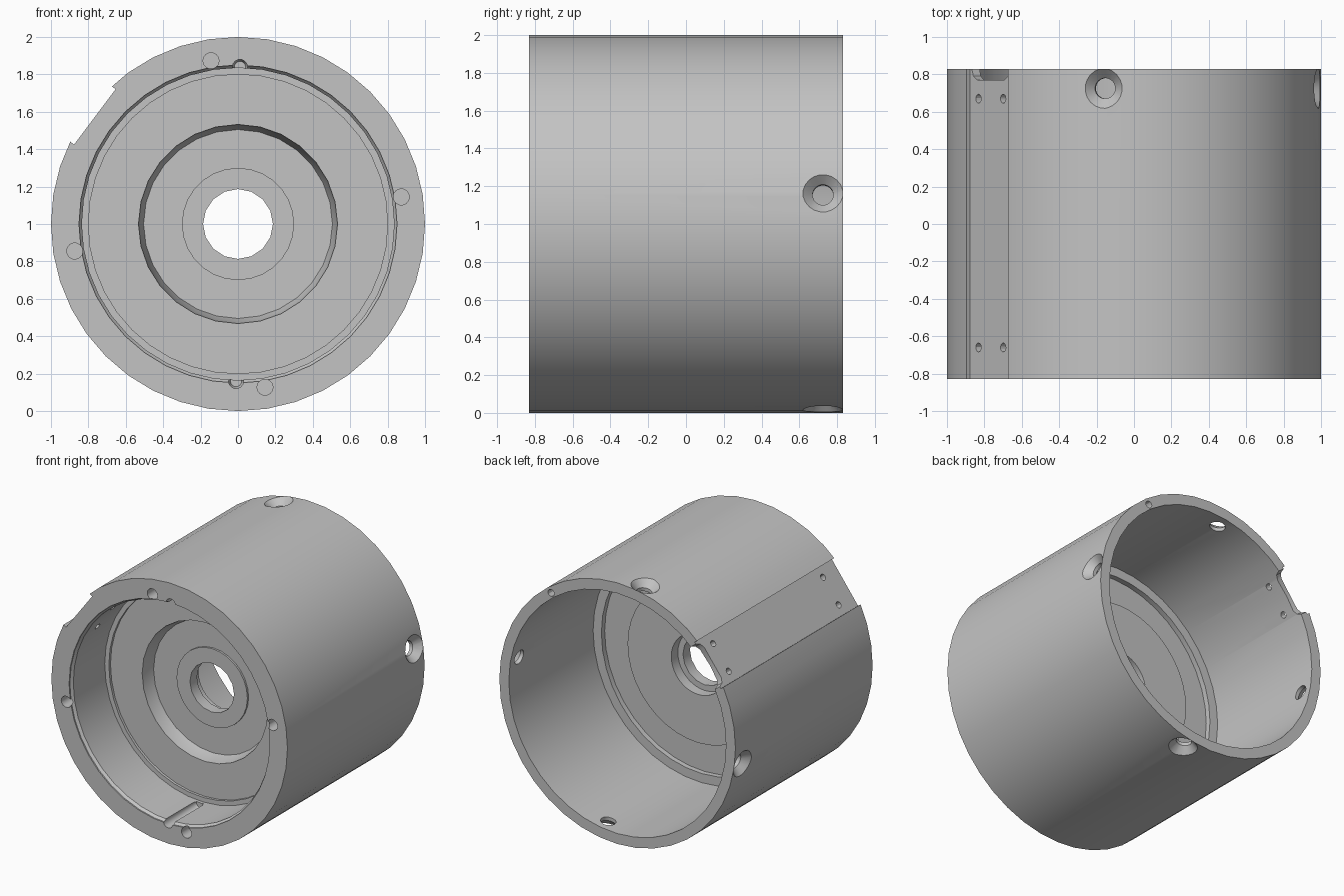
import bpy, math
from mathutils import Vector, Matrix

default = bpy.data.objects.get("Cube")
if default:
    bpy.data.objects.remove(default, do_unlink=True)

CENTRE = Vector((0, 0, 1))
HALF = 0.83          # half the housing length
FLAT_ANGLE = 143.2   # direction the machined flat faces


def radial(angle):
    a = math.radians(angle)
    return Vector((math.cos(a), 0, math.sin(a)))


def make_object(name, verts, faces):
    mesh = bpy.data.meshes.new(name)
    mesh.from_pydata(verts, [], faces)
    obj = bpy.data.objects.new(name, mesh)
    bpy.context.collection.objects.link(obj)
    return obj


def lathe(name, profile, segments, origin=CENTRE, axis=Vector((0, 1, 0))):
    """Turn a (radius, distance along axis) profile; radius 0 is a pole."""
    turn = Vector((0, 1, 0)).rotation_difference(axis).to_matrix()
    verts, rings, faces = [], [], []
    for r, y in profile:
        count = 1 if r == 0 else segments
        rings.append([len(verts) + i % count for i in range(segments)])
        for i in range(count):
            a = math.tau * i / segments
            verts.append(turn @ Vector((r * math.cos(a), y, r * math.sin(a))) + origin)
    for low, high in zip(rings, rings[1:]):
        if low[0] == low[1]:
            faces.append(high)
        elif high[0] == high[1]:
            faces.append(low[::-1])
        else:
            for i in range(segments):
                j = (i + 1) % segments
                faces.append((low[i], low[j], high[j], high[i]))
    obj = make_object(name, verts, faces)
    recalc(obj)
    return obj


def recalc(obj):
    import bmesh
    bm = bmesh.new()
    bm.from_mesh(obj.data)
    bmesh.ops.recalc_face_normals(bm, faces=bm.faces)
    bm.to_mesh(obj.data)
    bm.free()


def prism(name, outline, inner, outer):
    """Extrude a (tangent, y) outline radially along the flat's direction."""
    out = radial(FLAT_ANGLE)
    tangent = radial(FLAT_ANGLE - 90)
    n = len(outline)
    verts = [CENTRE + out * d + tangent * t + Vector((0, y, 0))
             for d in (inner, outer) for t, y in outline]
    faces = [list(range(n)), list(range(n, 2 * n))]
    faces += [(i, (i + 1) % n, n + (i + 1) % n, n + i) for i in range(n)]
    obj = make_object(name, verts, faces)
    recalc(obj)
    return obj


def cut(body, cutter):
    cutter.hide_render = True
    mod = body.modifiers.new("cut", 'BOOLEAN')
    mod.operation = 'DIFFERENCE'
    mod.solver = 'EXACT'
    mod.object = cutter
    bpy.context.view_layer.objects.active = body
    bpy.ops.object.modifier_apply(modifier=mod.name)
    bpy.data.objects.remove(cutter, do_unlink=True)


# Outer drum
housing = lathe("cylindrical_housing", [(0, -HALF), (1, -HALF), (1, HALF), (0, HALF)], 40)

# Front bore with chamfered mouth and shallow seat
cut(housing, lathe("front_bore", [(0, -.9), (.85, -.9), (.85, -.82), (.835, -.8),
                                  (.835, -.42), (.8, -.42), (.8, -.4), (0, -.4)], 40))
# Rear bore with stepped floor, raised boss and counterbore
cut(housing, lathe("rear_bore", [(0, .9), (.92, .9), (.92, -.19), (.85, -.19),
                                 (.85, -.23), (.62, -.23), (.6, -.15), (.23, -.15),
                                 (.23, -.23), (0, -.23)], 40))
# Tapered front recess, central ring and shaft hole
cut(housing, lathe("front_recess", [(0, -.5), (.532, -.5), (.532, -.39), (.505, -.3),
                                    (.3, -.3), (.3, -.315), (0, -.315)], 28))
cut(housing, lathe("shaft_hole", [(0, -.5), (.187, -.5), (.187, 0), (0, 0)], 16))

# Machined flat along the side
w = .185
cut(housing, prism("side_flat", [(-w, -1), (w, -1), (w, 1), (-w, 1)], .956, 1.2))

# Rounded notch through the rear rim at the flat
notch = [(-.17, .9), (-.17, .83), (-.155, .79), (-.12, .77)]
notch += [(-t, y) for t, y in reversed(notch)]
cut(housing, prism("rear_notch", notch, .8, 1.1))

# Four small screw holes through the flat
for y in (-.66, .67):
    for t in (-.11, .11):
        place = CENTRE + radial(FLAT_ANGLE - 90) * t + Vector((0, y, 0))
        cut(housing, lathe("flat_screw_hole", [(0, .7), (.024, .7), (.024, 1.1), (0, 1.1)],
                           12, place, radial(FLAT_ANGLE)))

for quarter in range(4):
    d = radial(9.4 + 90 * quarter)
    # Countersunk radial holes near the rear
    cut(housing, lathe("countersunk_hole", [(0, .8), (.055, .8), (.055, .945),
                                            (.127, 1.02), (0, 1.02)],
                       20, CENTRE + Vector((0, .725, 0)), d))
    # Blind holes with drill points in the front rim
    cut(housing, lathe("front_rim_hole", [(0, -.9), (.043, -.9), (.043, -.68), (0, -.65)],
                       14, CENTRE + d * .885))

# Locating hole in the rear rim
cut(housing, lathe("rear_rim_hole", [(0, .9), (.027, .9), (.027, .72), (0, .7)],
                   12, CENTRE + radial(54) * .955))

# Round-ended grooves along the front bore
for angle in (89.3, 269.3):
    cut(housing, lathe("bore_groove", [(0, -.9), (.04, -.9), (.04, -.47), (.03, -.445),
                                       (0, -.43)], 14, CENTRE + radial(angle) * .84))

# Grey metal
metal = bpy.data.materials.new("grey_metal")
metal.use_nodes = True
colour = (.55, .55, .55, 1)
metal.diffuse_color = colour
metal.node_tree.nodes["Principled BSDF"].inputs["Base Color"].default_value = colour
housing.data.materials.clear()
housing.data.materials.append(metal)
for poly in housing.data.polygons:
    poly.material_index = 0

bpy.ops.object.select_all(action='DESELECT')
housing.select_set(True)
bpy.context.view_layer.objects.active = housing
bpy.ops.object.shade_smooth_by_angle(angle=math.radians(30))
